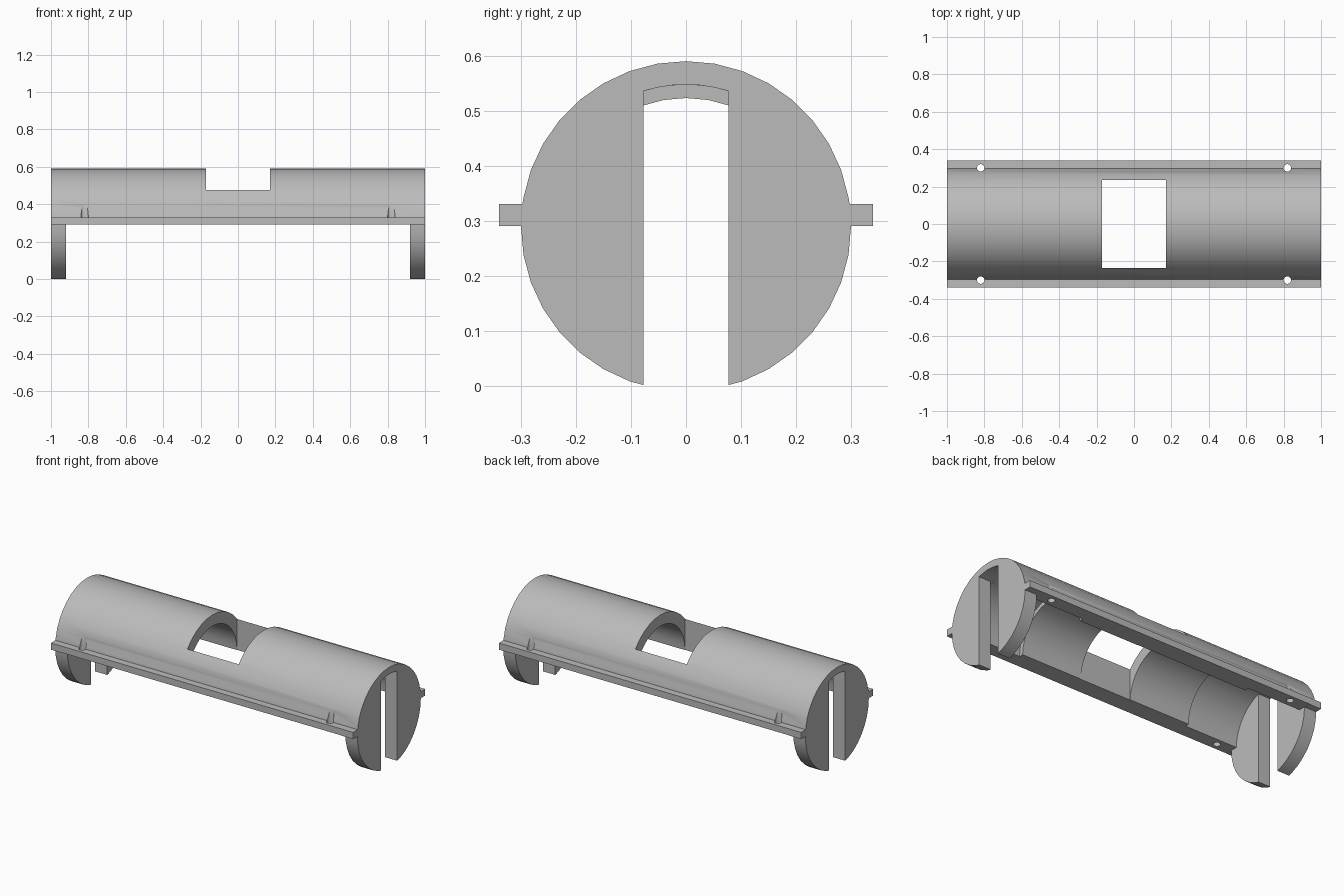
import bpy, bmesh
from math import sin, cos, acos, pi

cube = bpy.data.objects.get("Cube")
if cube:
    bpy.data.objects.remove(cube)

AXIS_Z, OUTER, BORE, WIDE_BORE = 0.29, 0.30, 0.233, 0.258
LEG_X, STEP_X, SLOT = 0.92, 0.57, 0.077

grey = bpy.data.materials.new("plain_grey")
grey.use_nodes = True
colour = (0.5, 0.5, 0.5, 1)
grey.diffuse_color = colour
grey.node_tree.nodes["Principled BSDF"].inputs["Base Color"].default_value = colour


def arc(radius, start, end, steps):
    """Points (y, z) on an arc about the tube axis."""
    angles = [start + (end - start) * i / steps for i in range(steps + 1)]
    return [(radius * cos(a), AXIS_Z + radius * sin(a)) for a in angles]


def finish(name, bm):
    bmesh.ops.recalc_face_normals(bm, faces=bm.faces)
    mesh = bpy.data.meshes.new(name)
    bm.to_mesh(mesh)
    bm.free()
    mesh.materials.append(grey)
    obj = bpy.data.objects.new(name, mesh)
    bpy.context.collection.objects.link(obj)
    return obj


def prism(name, profile, x0, x1):
    """Extrude a (y, z) profile along x."""
    bm = bmesh.new()
    face = bm.faces.new([bm.verts.new((x0, y, z)) for y, z in profile])
    new = bmesh.ops.extrude_face_region(bm, geom=[face])["geom"]
    moved = [v for v in new if isinstance(v, bmesh.types.BMVert)]
    bmesh.ops.translate(bm, verts=moved, vec=(x1 - x0, 0, 0))
    return finish(name, bm)


def rect(half_y, z0, z1):
    return [(half_y, z0), (half_y, z1), (-half_y, z1), (-half_y, z0)]


def cut(target, cutter):
    """Subtract a cutter and discard it."""
    cutter.hide_render = True
    mod = target.modifiers.new("cut", 'BOOLEAN')
    mod.operation, mod.solver, mod.object = 'DIFFERENCE', 'EXACT', cutter
    bpy.context.view_layer.objects.active = target
    bpy.ops.object.modifier_apply(modifier=mod.name)
    bpy.data.objects.remove(cutter)


# Solid round body with a flange along each side
rise = 0.04
top_angle = acos((OUTER ** 2 - rise ** 2) ** 0.5 / OUTER)
tenth = pi / 18
upper = arc(OUTER, tenth, pi - tenth, 16)
lower = arc(OUTER, pi, 2 * pi, 18)
edge = OUTER * cos(top_angle)
flange_top = AXIS_Z + rise
profile = ([(0.34, AXIS_Z), (0.34, flange_top), (edge, flange_top)] + upper
           + [(-edge, flange_top), (-0.34, flange_top), (-0.34, AXIS_Z)] + lower)
body = prism("slotted_half_tube", profile, -1, 1)

# Open the underside between the end legs
cut(body, prism("underside_cutter", rect(0.5, -0.1, AXIS_Z + 0.001), -LEG_X, LEG_X))


# Stepped bore: narrow in the middle, wide toward both ends
def tunnel(radius):
    return [(-radius, 0.1), (radius, 0.1)] + arc(radius, 0, pi, 18)


cut(body, prism("bore_cutter", tunnel(BORE), -0.7, 0.7))
for side in (-1, 1):
    cut(body, prism("wide_bore_cutter", tunnel(WIDE_BORE), side * STEP_X, side * LEG_X))

    # Slot through the end plate
    r = WIDE_BORE - 0.0005
    a = acos(SLOT / r)
    slot = [(-SLOT, -0.1), (SLOT, -0.1)] + arc(r, a, pi - a, 6)
    cut(body, prism("slot_cutter", slot, side * 0.9, side * 1.1))

# Rectangular window through the crown
cut(body, prism("window_cutter", rect(0.235, 0.2, 0.7), -0.17, 0.17))

# Screw holes in the flanges, grazing the tube wall
for x in (-0.82, 0.82):
    for y in (-0.3, 0.3):
        bm = bmesh.new()
        bmesh.ops.create_cone(bm, cap_ends=True, segments=24, radius1=0.02,
                              radius2=0.02, depth=0.5)
        bmesh.ops.translate(bm, verts=bm.verts, vec=(x, y, 0.45))
        cut(body, finish("hole_cutter", bm))

# Smooth curves, sharp corners
bpy.ops.object.select_all(action='DESELECT')
body.select_set(True)
bpy.context.view_layer.objects.active = body
bpy.ops.object.shade_smooth_by_angle(angle=pi / 6)
